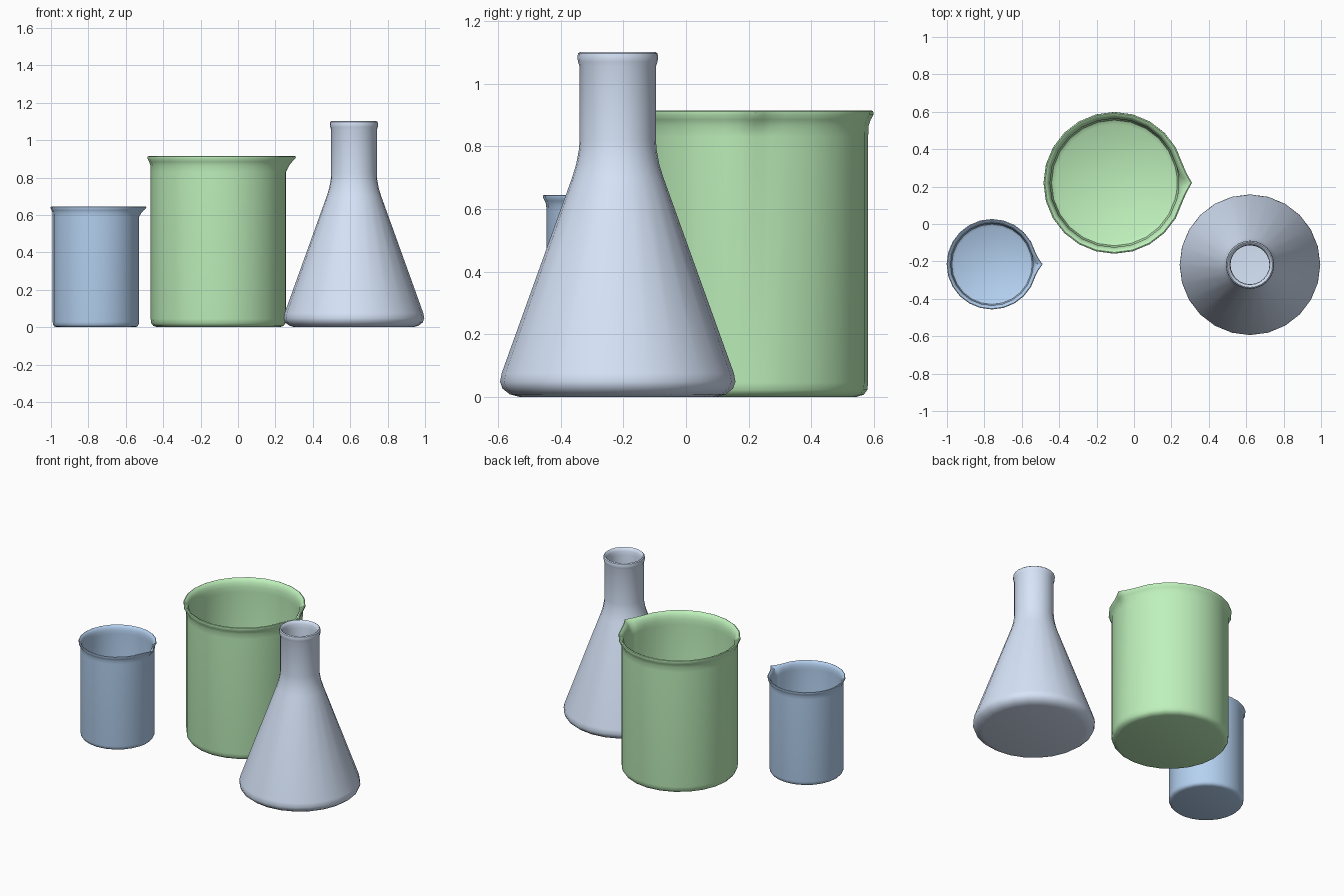
import bpy, bmesh, math

if "Cube" in bpy.data.objects:
    bpy.data.objects.remove(bpy.data.objects["Cube"])

SIDES = 24


def material(name, rgb):
    m = bpy.data.materials.new(name)
    m.diffuse_color = (*rgb, 1)
    m.use_nodes = True
    m.node_tree.nodes["Principled BSDF"].inputs["Base Color"].default_value = m.diffuse_color
    return m


def lathe(name, centre, profile, mat, spout=None):
    """Revolve (radius, z) points; spout = (start z, top z, reach) pulls a lip out along +x."""
    angles = [360 * i / SIDES for i in range(SIDES)]
    if spout:
        angles = sorted(angles + [4, 8, 352, 356])
    bm = bmesh.new()
    rings = []
    for r, z in profile:
        ring = []
        for a in angles:
            push = 0
            if spout:
                off = min(a, 360 - a)
                fall = max(0, 1 - off / 15) ** 1.6
                rise = min(1, max(0, (z - spout[0]) / (spout[1] - spout[0])))
                push = spout[2] * fall * rise
            t = math.radians(a)
            ring.append(bm.verts.new(((r + push) * math.cos(t), (r + push) * math.sin(t), z)))
        rings.append(ring)
    n = len(angles)
    for low, high in zip(rings, rings[1:]):
        for i in range(n):
            j = (i + 1) % n
            bm.faces.new((low[i], low[j], high[j], high[i]))
    # underside and inner floor
    bm.faces.new(rings[0][::-1])
    bm.faces.new(rings[-1])
    bmesh.ops.recalc_face_normals(bm, faces=bm.faces)
    mesh = bpy.data.meshes.new(name)
    bm.to_mesh(mesh)
    bm.free()
    obj = bpy.data.objects.new(name, mesh)
    bpy.context.collection.objects.link(obj)
    obj.location = (*centre, 0)
    mesh.materials.append(mat)
    bpy.ops.object.select_all(action='DESELECT')
    obj.select_set(True)
    bpy.context.view_layer.objects.active = obj
    bpy.ops.object.shade_smooth_by_angle(angle=math.radians(40))
    return obj


def beaker(name, centre, r, h, reach, mat):
    k = r / 0.362
    w = 0.018 * k
    # outer wall, rolled rim, then inner wall down to the floor
    profile = [(r - 0.036 * k, 0), (r - 0.014 * k, 0.007 * k), (r - 0.003 * k, 0.022 * k), (r, 0.045 * k),
               (r, h - 0.085 * k), (r + 0.001 * k, h - 0.05 * k), (r + 0.008 * k, h - 0.03 * k),
               (r + 0.017 * k, h - 0.014 * k), (r + 0.016 * k, h - 0.003 * k), (r + 0.010 * k, h),
               (r - 0.002 * k, h - 0.006 * k), (r - 0.012 * k, h - 0.025 * k), (r - w, h - 0.05 * k),
               (r - w, h - 0.085 * k), (r - w, 0.06 * k), (r - w - 0.008 * k, 0.034 * k),
               (r - w - 0.03 * k, 0.02 * k)]
    return lathe(name, centre, profile, mat, (h - 0.085 * k, h - 0.003 * k, reach))


# beakers
beaker("small_beaker", (-0.76, -0.215), 0.231, 0.645, 0.03, material("blue", (0.46, 0.64, 0.88)))
beaker("large_beaker", (-0.105, 0.22), 0.362, 0.915, 0.037, material("green", (0.52, 0.88, 0.5)))

# conical flask
lathe("conical_flask", (0.62, -0.218), [
    (0.315, 0), (0.345, 0.008), (0.368, 0.026), (0.376, 0.048), (0.371, 0.075),
    (0.146, 0.70), (0.133, 0.742), (0.124, 0.79), (0.122, 0.82),
    (0.122, 1.055), (0.127, 1.07), (0.129, 1.085), (0.127, 1.097), (0.121, 1.102),
    (0.113, 1.097), (0.107, 1.08), (0.104, 1.055),
    (0.104, 0.82), (0.107, 0.78), (0.116, 0.735), (0.128, 0.695),
    (0.352, 0.075), (0.355, 0.05), (0.342, 0.028), (0.31, 0.02),
], material("pale_blue", (0.68, 0.78, 0.95)))
